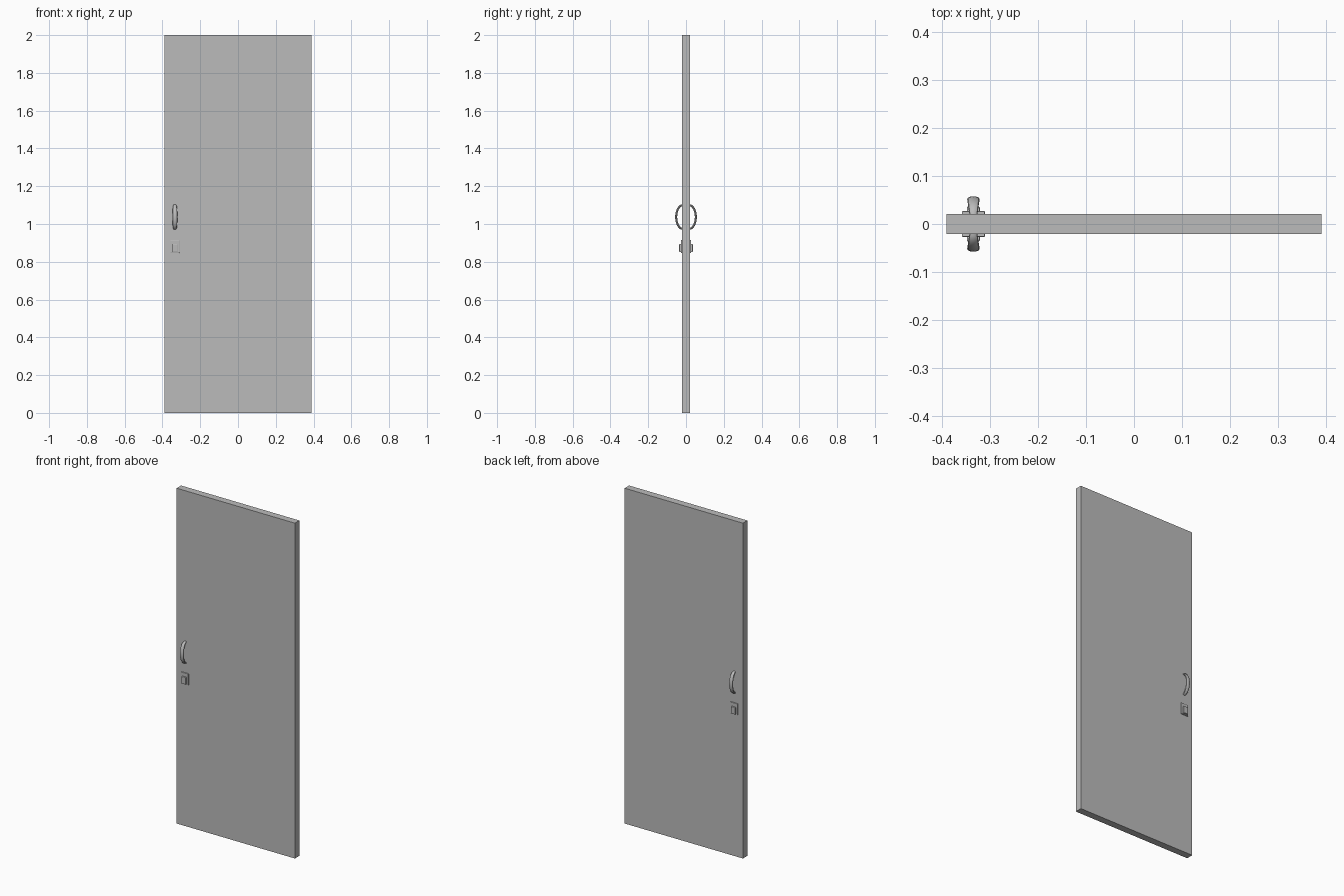
import bpy
import bmesh
import math
from mathutils import Vector

cube = bpy.data.objects.get("Cube")
if cube:
    bpy.data.objects.remove(cube, do_unlink=True)


def material(name, value):
    mat = bpy.data.materials.new(name)
    mat.use_nodes = True
    colour = (value, value, value, 1)
    mat.diffuse_color = colour
    mat.node_tree.nodes["Principled BSDF"].inputs["Base Color"].default_value = colour
    return mat


GREY = material("plain grey", 0.5)
HANDLE_X = -0.334


def finish(name, bm):
    bmesh.ops.recalc_face_normals(bm, faces=bm.faces)
    mesh = bpy.data.meshes.new(name)
    bm.to_mesh(mesh)
    bm.free()
    mesh.materials.append(GREY)
    obj = bpy.data.objects.new(name, mesh)
    bpy.context.collection.objects.link(obj)
    return obj


def box(name, centre, size, bevel=0):
    bm = bmesh.new()
    bmesh.ops.create_cube(bm, size=1)
    for v in bm.verts:
        v.co = Vector(centre) + v.co * Vector(size)
    obj = finish(name, bm)
    if bevel:
        mod = obj.modifiers.new("soft edges", "BEVEL")
        mod.width = bevel
        mod.segments = 2
    return obj


def handle(name, side):
    # Flattened oval swept along a half-ellipse bow
    bm = bmesh.new()
    rings = []
    steps, sides = 20, 12
    for i in range(steps + 1):
        a = math.pi * (i / steps - 0.5)
        swell = math.cos(a)
        centre = Vector((HANDLE_X, side * (0.018 + 0.034 * swell), 1.037 + 0.062 * math.sin(a)))
        out = Vector((0, side * math.cos(a) / 0.034, math.sin(a) / 0.062)).normalized()
        half_width = 0.008 + 0.005 * swell
        ring = []
        for j in range(sides):
            t = 2 * math.pi * j / sides
            ring.append(bm.verts.new(centre + Vector((half_width * math.cos(t), 0, 0))
                                     + out * 0.0055 * math.sin(t)))
        rings.append(ring)
    for a, b in zip(rings, rings[1:]):
        for j in range(sides):
            k = (j + 1) % sides
            bm.faces.new((a[j], a[k], b[k], b[j]))
    bm.faces.new(rings[0])
    bm.faces.new(rings[-1])
    obj = finish(name, bm)
    bpy.ops.object.select_all(action="DESELECT")
    obj.select_set(True)
    bpy.context.view_layer.objects.active = obj
    bpy.ops.object.shade_smooth_by_angle()


# Door slab
box("door_panel", (0, 0, 1), (0.78, 0.042, 2))

# Handle and latch on both faces
for label, side in (("front", -1), ("back", 1)):
    handle(label + "_handle", side)
    box(label + "_latch_plate", (HANDLE_X, side * 0.023, 0.881), (0.048, 0.008, 0.068), 0.002)
    box(label + "_latch_knob", (HANDLE_X, side * 0.030, 0.873), (0.027, 0.012, 0.042), 0.002)
